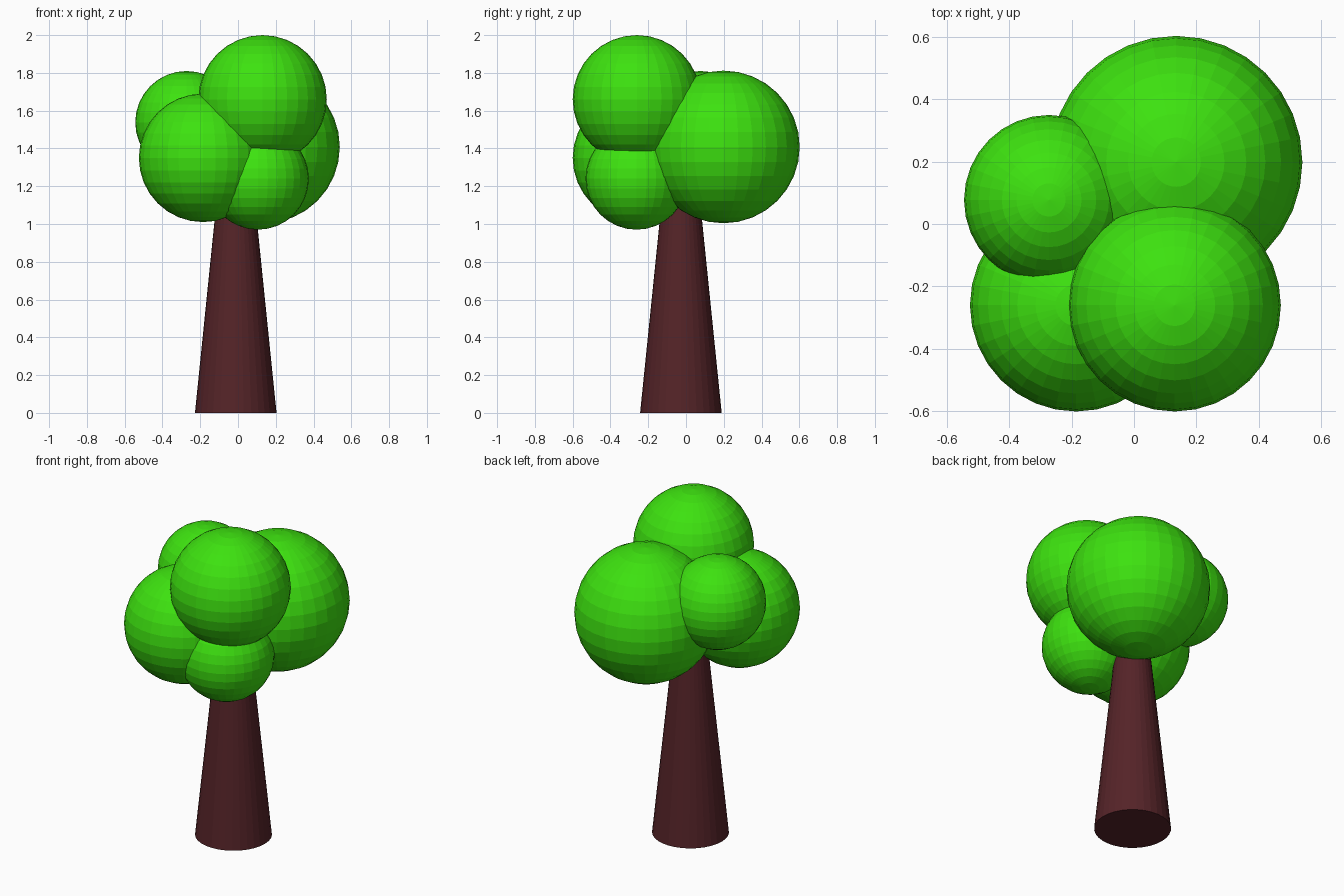
import bpy

if "Cube" in bpy.data.objects:
    bpy.data.objects.remove(bpy.data.objects["Cube"])


def material(name, color):
    mat = bpy.data.materials.new(name)
    mat.diffuse_color = color
    mat.use_nodes = True
    mat.node_tree.nodes["Principled BSDF"].inputs["Base Color"].default_value = mat.diffuse_color
    return mat


bark = material("bark", (0.09, 0.017, 0.021, 1))
leaf = material("leaf", (0.047, 0.76, 0.005, 1))

# Tapered trunk, its top buried in the foliage
HEIGHT, R_BASE, TAPER = 1.25, 0.216, 0.102
bpy.ops.mesh.primitive_cone_add(vertices=32, radius1=R_BASE,
                                radius2=R_BASE - TAPER * HEIGHT, depth=HEIGHT,
                                location=(-0.012, -0.027, HEIGHT / 2))
trunk = bpy.context.object
trunk.name = "trunk"
trunk.data.materials.append(bark)

# Overlapping flat-shaded foliage balls: centre and radius
foliage = {
    "foliage_top": ((0.13, -0.26, 1.66), 0.34),
    "foliage_back_right": ((0.135, 0.198, 1.408), 0.404),
    "foliage_front_left": ((-0.185, -0.26, 1.35), 0.34),
    "foliage_back_left": ((-0.272, 0.077, 1.538), 0.272),
    "foliage_front_low": ((0.105, -0.262, 1.24), 0.27),
}
for name, (centre, radius) in foliage.items():
    bpy.ops.mesh.primitive_uv_sphere_add(segments=32, ring_count=16,
                                         radius=radius, location=centre)
    ball = bpy.context.object
    ball.name = name
    ball.data.materials.append(leaf)
